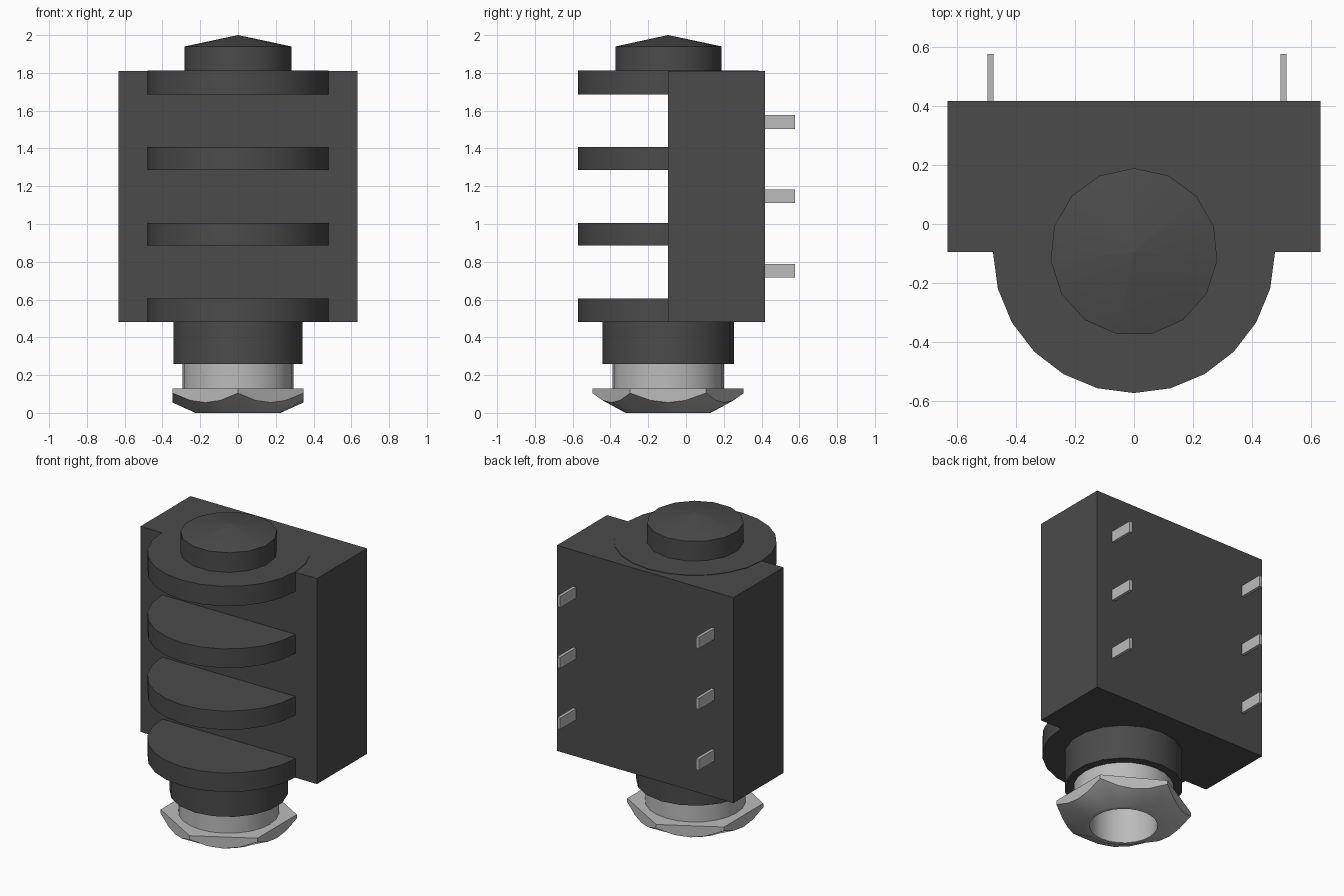
import bpy, bmesh
from math import sin, cos, pi, radians

if "Cube" in bpy.data.objects:
    bpy.data.objects.remove(bpy.data.objects["Cube"])

AXIS_Y = -0.095


def material(name, grey):
    m = bpy.data.materials.new(name)
    m.use_nodes = True
    colour = (grey, grey, grey, 1)
    m.diffuse_color = colour
    m.node_tree.nodes["Principled BSDF"].inputs["Base Color"].default_value = colour
    return m


BLACK = material("black plastic", 0.07)
SILVER = material("silver metal", 0.5)


def finish(bm, name, mat):
    bmesh.ops.recalc_face_normals(bm, faces=bm.faces)
    mesh = bpy.data.meshes.new(name)
    bm.to_mesh(mesh)
    bm.free()
    mesh.materials.append(mat)
    obj = bpy.data.objects.new(name, mesh)
    bpy.context.collection.objects.link(obj)
    bpy.ops.object.select_all(action="DESELECT")
    obj.select_set(True)
    bpy.context.view_layer.objects.active = obj
    bpy.ops.object.shade_smooth_by_angle(angle=radians(30))
    return obj


def block(name, mat, x, y, z):
    """Box given by (min, max) along each axis."""
    bm = bmesh.new()
    bmesh.ops.create_cube(bm, size=1)
    for v in bm.verts:
        v.co = [lo + (hi - lo) * (c + 0.5) for c, (lo, hi) in zip(v.co, (x, y, z))]
    return finish(bm, name, mat)


def loft(name, mat, sides, rings, closed=False):
    """Join rings around the main axis; each ring maps an angle to (radius, z)."""
    bm = bmesh.new()
    loops = []
    for ring in rings:
        loop = []
        for i in range(sides):
            a = 2 * pi * i / sides
            r, z = ring(a)
            loop.append(bm.verts.new((r * sin(a), AXIS_Y + r * cos(a), z)))
        loops.append(loop)
    pairs = list(zip(loops, loops[1:]))
    if closed:
        pairs.append((loops[-1], loops[0]))
    for low, high in pairs:
        for i in range(sides):
            j = (i + 1) % sides
            bm.faces.new((low[i], low[j], high[j], high[i]))
    if not closed:
        bm.faces.new(loops[0])
        bm.faces.new(loops[-1])
    bmesh.ops.remove_doubles(bm, verts=bm.verts, dist=0.0005)
    return finish(bm, name, mat)


def circle(r, z):
    return lambda a: (r, z)


# Housing and its four round fins
block("housing", BLACK, (-0.632, 0.632), (AXIS_Y, 0.417), (0.48, 1.81))
for i, (low, high) in enumerate([(0.482, 0.605), (0.885, 1.006),
                                 (1.285, 1.408), (1.685, 1.813)]):
    loft(f"fin_{i + 1}", BLACK, 24, [circle(0.478, low), circle(0.478, high)])

# Rear cap with a shallow cone
bm_cap = [circle(0.284, 1.8), circle(0.284, 1.94), circle(0.001, 2.0)]
loft("cap", BLACK, 15, bm_cap)

# Collar and hollow threaded neck
loft("collar", BLACK, 18, [circle(0.348, 0.26), circle(0.348, 0.49)])
loft("neck", SILVER, 24, [circle(0.2, 0.02), circle(0.295, 0.1),
                          circle(0.295, 0.262), circle(0.2, 0.262)], closed=True)

# Hexagonal nut, chamfered below by a cone
APOTHEM = 0.347


def hex_radius(a):
    return APOTHEM / cos((a % (pi / 3)) - pi / 6)


def chamfer_edge(a):
    r = hex_radius(a)
    return r, 0.055 + 0.93 * (r - APOTHEM)


loft("nut", SILVER, 24, [circle(0.2, 0), circle(0.225, 0), chamfer_edge,
                         lambda a: (hex_radius(a), 0.13), circle(0.2, 0.13)],
     closed=True)

# Solder pins, two columns of three
for side, x in (("right", -0.486), ("left", 0.507)):
    for i in range(3):
        z = 0.752 + 0.394 * i
        block(f"pin_{side}_{i + 1}", SILVER, (x - 0.01, x + 0.01),
              (0.4, 0.577), (z - 0.036, z + 0.036))
